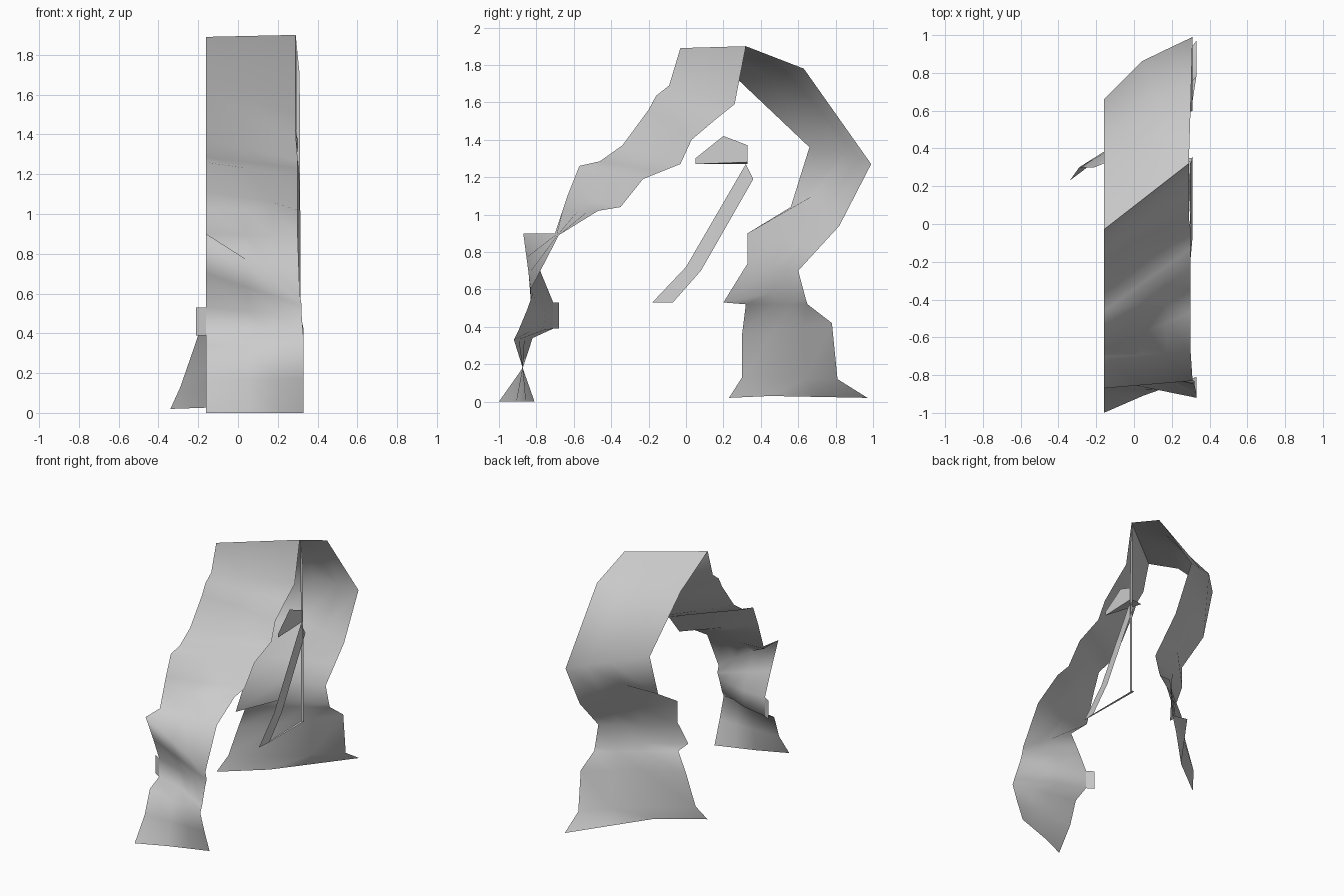
import bpy

mat = bpy.data.materials.new("pale grey")
mat.diffuse_color = (0.6, 0.6, 0.6, 1)


def sheet(name, verts, faces, smooth=True):
    me = bpy.data.meshes.new(name)
    me.from_pydata(verts, [], faces)
    me.materials.append(mat)
    for p in me.polygons:
        p.use_smooth = smooth
    ob = bpy.data.objects.new(name, me)
    bpy.context.collection.objects.link(ob)
    return ob


def ribbon(name, rows, flip=False):
    """Rows of (left x, y, z, right x, y, z, middle shift in y, in z) joined as a strip."""
    verts, faces = [], []
    for lx, ly, lz, rx, ry, rz, sy, sz in rows:
        for t, w in ((0, 0), (0.43, 1), (0.72, 0.5), (1, 0)):
            verts.append((lx + (rx - lx) * t, ly + (ry - ly) * t + sy * w,
                          lz + (rz - lz) * t + sz * w))
    for i in range(len(rows) - 1):
        for j in range(3):
            a = i * 4 + j
            f = (a, a + 4, a + 5, a + 1)
            faces.append(f[::-1] if flip else f)
    return sheet(name, verts, faces)


# front leg: crumpled strip running from the ridge to the ground
W = -0.16
ribbon("front_leg", [
    (W, -0.03, 1.89, 0.29, 0.32, 1.90, 0, 0),
    (W, -0.09, 1.69, 0.29, 0.26, 1.59, 0, 0),
    (W, -0.16, 1.635, 0.29, 0.16, 1.51, 0, 0),
    (W, -0.20, 1.56, 0.29, 0.03, 1.40, 0.02, 0),
    (W, -0.34, 1.37, 0.30, -0.03, 1.27, 0.02, 0),
    (W, -0.46, 1.285, 0.30, -0.13, 1.23, 0, 0),
    (W, -0.57, 1.26, 0.30, -0.23, 1.19, 0, 0),
    (W, -0.63, 1.11, 0.30, -0.35, 1.04, 0, 0),
    (W, -0.66, 1.02, 0.30, -0.47, 1.02, 0, 0),
    (W, -0.70, 0.90, 0.30, -0.68, 0.89, 0, 0),
    (W, -0.87, 0.90, 0.31, -0.83, 0.60, 0, 0),
    (W, -0.78, 0.70, 0.32, -0.83, 0.54, 0, 0),
    (W, -0.71, 0.53, 0.32, -0.85, 0.49, 0.02, 0),
    (W, -0.71, 0.39, 0.33, -0.90, 0.37, 0.03, 0),
    (W, -0.82, 0.34, 0.33, -0.92, 0.33, 0, 0),
    (W, -0.88, 0.17, 0.33, -0.87, 0.17, 0, 0),
    (W, -1.00, 0.00, 0.33, -0.81, 0.00, 0.01, 0),
])

# small tab on the front leg
sheet("front_tab", [(W, -0.71, 0.53), (-0.21, -0.68, 0.53), (-0.21, -0.68, 0.39), (W, -0.71, 0.39)],
      [(0, 1, 2, 3)])

# back leg: strip bulging backwards, flaring at the foot
ribbon("back_leg", [
    (W, -0.03, 1.89, 0.29, 0.32, 1.90, 0, 0),
    (W, 0.29, 1.71, 0.30, 0.63, 1.78, 0, 0),
    (W, 0.66, 1.36, 0.31, 0.99, 1.27, 0.06, 0.02),
    (W, 0.56, 1.04, 0.31, 0.82, 0.94, 0, 0.10),
    (W, 0.33, 0.90, 0.31, 0.71, 0.82, 0.03, 0),
    (W, 0.33, 0.74, 0.31, 0.60, 0.70, 0.02, 0),
    (W, 0.20, 0.53, 0.31, 0.64, 0.55, 0.07, 0.04),
    (W, 0.32, 0.52, 0.31, 0.65, 0.52, 0.01, 0),
    (-0.21, 0.30, 0.36, 0.33, 0.78, 0.42, -0.03, 0),
    (-0.29, 0.30, 0.13, 0.33, 0.81, 0.12, -0.05, 0),
    (-0.34, 0.23, 0.02, 0.33, 0.97, 0.02, -0.10, 0.01),
], flip=True)

# slanted strut beside the opening
sheet("slanted_strut", [
    (0.30, -0.18, 0.53), (0.31, -0.07, 0.53), (0.31, 0.08, 0.70),
    (0.31, 0.36, 1.19), (0.30, 0.32, 1.27), (0.30, 0.00, 0.72)],
    [(0, 1, 2, 5), (5, 2, 3, 4)])

# thin upright and floor slivers closing the strut loop
sheet("upright_sliver", [(0.29, 0.33, 1.9), (0.31, 0.33, 1.7), (0.315, 0.33, 0.53), (0.295, 0.33, 0.53)],
      [(0, 1, 2, 3)])
sheet("floor_sliver", [(0.30, -0.18, 0.53), (0.29, 0.35, 0.53), (0.31, 0.35, 0.53), (0.31, -0.07, 0.53)],
      [(0, 3, 2, 1)])

# small folded lip above the strut
sheet("lip", [(0.30, 0.05, 1.27), (0.30, 0.05, 1.30), (0.29, 0.20, 1.42),
              (0.30, 0.33, 1.37), (0.30, 0.33, 1.28), (0.21, 0.33, 1.27)],
      [(0, 4, 3, 2, 1), (0, 5, 4)], smooth=False)
